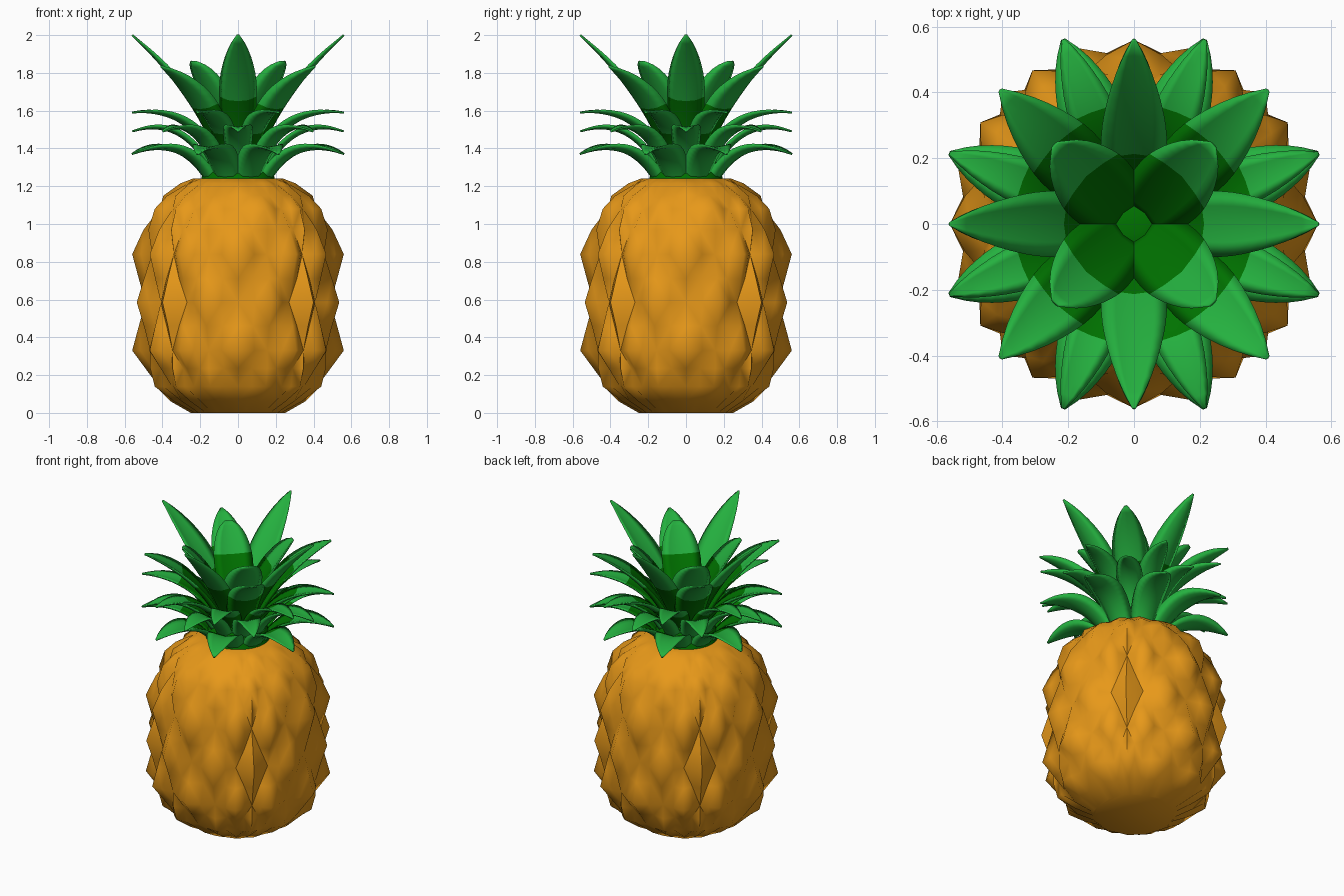
import bpy, bmesh, math
from mathutils import Vector

if "Cube" in bpy.data.objects:
    bpy.data.objects.remove(bpy.data.objects["Cube"])


def material(name, rgb):
    m = bpy.data.materials.new(name)
    m.diffuse_color = (*rgb, 1)
    m.use_nodes = True
    m.node_tree.nodes["Principled BSDF"].inputs["Base Color"].default_value = m.diffuse_color
    return m


ORANGE = material("golden orange", (0.81, 0.32, 0.01))
GREEN = material("leaf green", (0.018, 0.44, 0.05))
DARK = material("dark leaf green", (0.0, 0.17, 0.0))


def finish(bm, name, mats, angle):
    bmesh.ops.recalc_face_normals(bm, faces=bm.faces)
    me = bpy.data.meshes.new(name)
    bm.to_mesh(me)
    bm.free()
    for m in mats:
        me.materials.append(m)
    ob = bpy.data.objects.new(name, me)
    bpy.context.collection.objects.link(ob)
    bpy.context.view_layer.objects.active = ob
    ob.select_set(True)
    bpy.ops.object.shade_smooth_by_angle(angle=math.radians(angle))
    ob.select_set(False)
    return ob


def bridge(bm, rings, mat=lambda i, k: 0):
    n = len(rings[0])
    for i in range(len(rings) - 1):
        for k in range(n):
            f = bm.faces.new((rings[i][k], rings[i][(k + 1) % n],
                              rings[i + 1][(k + 1) % n], rings[i + 1][k]))
            f.material_index = mat(i, k)
    for end, r in ((0, rings[0]), (len(rings) - 2, rings[-1])):
        bm.faces.new(r).material_index = mat(end, 0)


# Fruit: staggered rows of twelve pyramid knobs, (z, knob radius, valley radius)
# Half-way rows (odd index) are the shoulders where neighbouring knobs meet.
ROWS = [(0.0, 0.25, 0.24), (0.06, 0.355, 0.32), (0.14, 0.465, 0.42), (0.235, 0.49, 0.455),
        (0.33, 0.56, 0.49), (0.46, 0.525, 0.49), (0.585, 0.565, 0.49), (0.71, 0.525, 0.49),
        (0.84, 0.56, 0.48), (0.97, 0.50, 0.46), (1.08, 0.465, 0.415), (1.15, 0.395, 0.37),
        (1.215, 0.305, 0.28), (1.24, 0.24, 0.23)]
SEG = 48

bm = bmesh.new()
rings = []
for i, (z, peak, valley) in enumerate(ROWS):
    ring = []
    for k in range(SEG):
        if i % 2:
            w = 1 - k % 2
        else:
            w = (1, 0.5, 0, 0.5)[(k + (2 if i % 4 == 2 else 0)) % 4]
        a, r = math.tau * k / SEG, valley + (peak - valley) * w
        a += math.radians(4) * math.sin(4 * a)     # knobs crowd slightly to the diagonals
        ring.append(bm.verts.new((r * math.cos(a), r * math.sin(a), z)))
    rings.append(ring)
bridge(bm, rings)
# split each face along its ridge so the knobs read as pyramids
bmesh.ops.triangulate(bm, faces=[f for f in bm.faces if len(f.verts) == 4],
                      quad_method='SHORT_EDGE')
finish(bm, "fruit_body", [ORANGE], 70)

# Core stem of the crown
bm = bmesh.new()
rings = []
for r, z in ((0.20, 1.22), (0.18, 1.3), (0.14, 1.4), (0.08, 1.44), (0.03, 1.45)):
    rings.append([bm.verts.new((r * math.cos(math.tau * k / 24),
                                r * math.sin(math.tau * k / 24), z)) for k in range(24)])
bridge(bm, rings)
finish(bm, "crown_core", [DARK], 40)

SECTION = [(-1, 0), (-.55, 1), (0, 1), (.55, 1), (1, 0), (.55, -1), (0, -1), (-.55, -1)]


def leaf_tier(name, angles, base, ctrl, tip, width, cup, dark_top, dark_under, blunt=0.75):
    """Ring of pointed, cupped leaves following a curve in the (radius, z) plane."""
    bm = bmesh.new()
    n = 14
    b, c, t = Vector(base), Vector(ctrl), Vector(tip)
    for deg in [q * 90 + d for q in range(4) for d in angles]:
        a = math.radians(deg)
        out = Vector((math.cos(a), math.sin(a), 0))
        side = Vector((-math.sin(a), math.cos(a), 0))
        rings = []
        for i in range(n + 1):
            s = i / n
            p = b * (1 - s) ** 2 + c * 2 * s * (1 - s) + t * s * s
            d = ((c - b) * (1 - s) + (t - c) * s).normalized()
            up = out * -d.y + Vector((0, 0, d.x))
            # widest near the middle, tapering to the tip
            if s < 0.5:
                w = 0.75 + 0.25 * math.sin(math.pi * s)
            else:
                w = max(0.03, (1 - ((s - 0.5) / 0.5) ** 1.7)) ** blunt
            w *= width / 2
            thick = 0.016 * (1 - 0.7 * s)
            rings.append([bm.verts.new(out * p.x + Vector((0, 0, p.y)) + side * u * w
                                       + up * (cup * w * u * u + h * thick))
                          for u, h in SECTION])
        bridge(bm, rings, lambda i, k: int(
            (i + 0.5) / n < (dark_top if k < 4 else dark_under)))
    finish(bm, name, [GREEN, DARK], 180)


# Crown tiers, from the lowest to the innermost
leaf_tier("leaves_lowest", (21, 69), (0.16, 1.23), (0.32, 1.47), (0.60, 1.37), 0.20, 0.3, 0.5, 0)
leaf_tier("leaves_low", (0, 45), (0.15, 1.30), (0.30, 1.57), (0.56, 1.49), 0.16, 0.3, 0.5, 0)
leaf_tier("leaves_middle", (21, 69), (0.13, 1.36), (0.30, 1.62), (0.60, 1.59), 0.15, 0.3, 0.57, 0.3)
leaf_tier("leaves_high", (45,), (0.12, 1.38), (0.28, 1.69), (0.575, 1.835), 0.22, 0.3, 0.58, 0.42)
leaf_tier("leaves_tallest", (0,), (0.10, 1.40), (0.24, 1.70), (0.56, 2.0), 0.20, 0.3, 0.35, 0.4)
leaf_tier("leaves_inner", (45,), (0.05, 1.42), (0.19, 1.68), (0.34, 1.86), 0.24, 0.3, 0.55, 0.42, 0.5)
